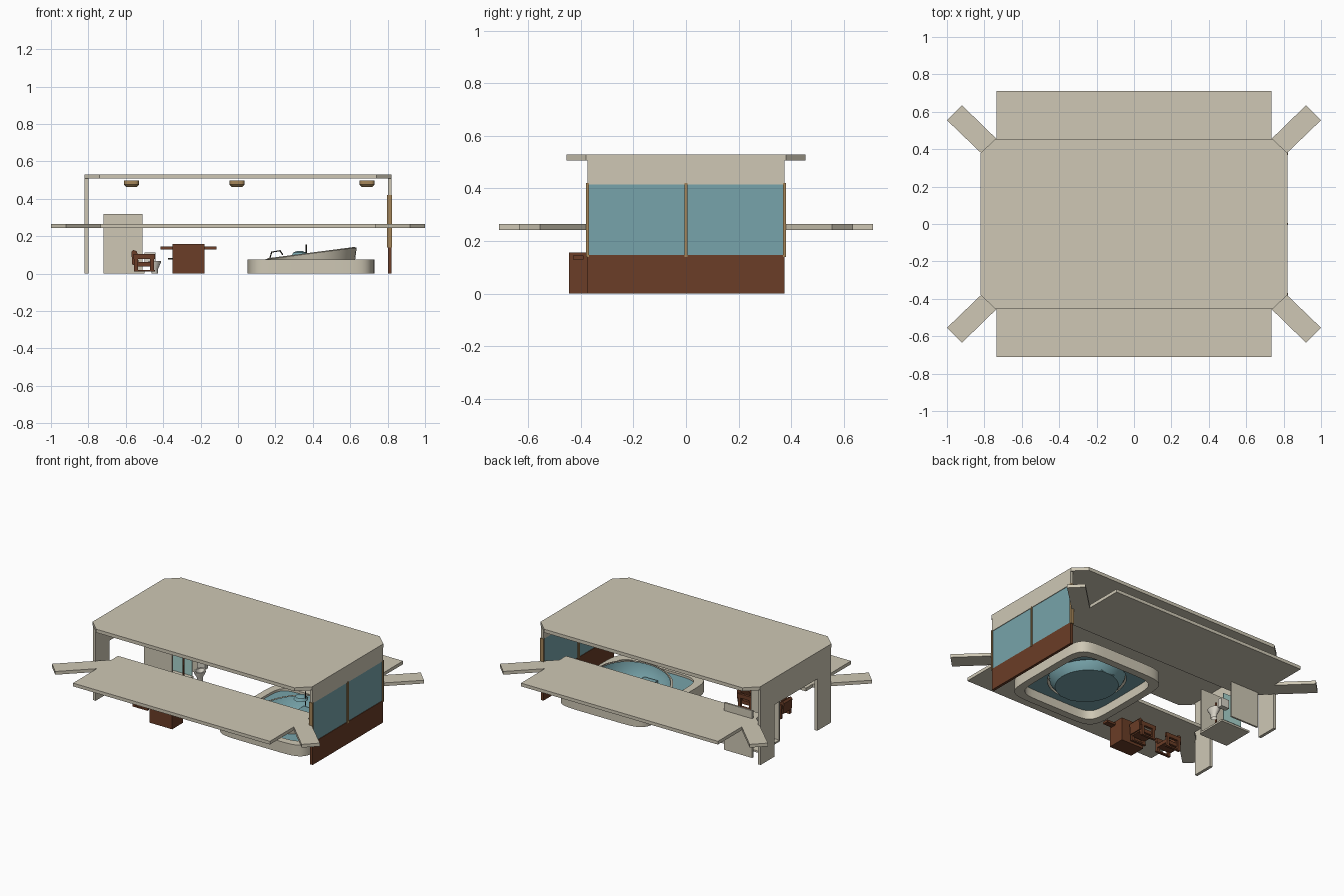
import bpy, bmesh, math

cube = bpy.data.objects.get("Cube")
if cube:
    bpy.data.objects.remove(cube)


def material(name, rgb):
    m = bpy.data.materials.new(name)
    m.use_nodes = True
    m.diffuse_color = (*rgb, 1)
    m.node_tree.nodes["Principled BSDF"].inputs["Base Color"].default_value = (*rgb, 1)
    return m


BEIGE = material("warm beige", (0.62, 0.575, 0.46))
BROWN = material("red brown wood", (0.145, 0.047, 0.02))
TEAL = material("teal glass", (0.185, 0.37, 0.405))
TAN = material("tan wood", (0.38, 0.24, 0.10))
BLACK = material("dark metal", (0.03, 0.025, 0.02))
PALE = material("pale ceramic", (0.68, 0.65, 0.57))
MINT = material("pale teal", (0.40, 0.66, 0.62))


def finish(name, bm, mat, smooth=False):
    bmesh.ops.recalc_face_normals(bm, faces=bm.faces)
    mesh = bpy.data.meshes.new(name)
    bm.to_mesh(mesh)
    bm.free()
    mesh.materials.append(mat)
    ob = bpy.data.objects.new(name, mesh)
    bpy.context.collection.objects.link(ob)
    if smooth:
        bpy.ops.object.select_all(action='DESELECT')
        ob.select_set(True)
        bpy.context.view_layer.objects.active = ob
        bpy.ops.object.shade_smooth_by_angle(angle=math.radians(40))


def box(name, x, y, z, mat):
    """Box from three (low, high) ranges."""
    prism(name, [(x[0], y[0]), (x[1], y[0]), (x[1], y[1]), (x[0], y[1])], z, mat)


def prism(name, outline, z, mat, place=lambda a, b, h: (a, b, h)):
    """Extrude a flat outline through a (low, high) range."""
    bm = bmesh.new()
    low, high = [[bm.verts.new(place(a, b, h)) for a, b in outline] for h in z]
    bm.faces.new(low)
    bm.faces.new(high)
    for i in range(len(outline)):
        j = (i + 1) % len(outline)
        bm.faces.new((low[i], low[j], high[j], high[i]))
    finish(name, bm, mat)


def loop(cx, cy, a, b, z, power=2, count=48, tilt=0):
    """Oval or rounded rectangle, optionally rising towards +x."""
    pts = []
    for i in range(count):
        t = 2 * math.pi * (i + 0.5) / count
        c, s = math.cos(t), math.sin(t)
        dx = a * math.copysign(abs(c) ** (2 / power), c)
        dy = b * math.copysign(abs(s) ** (2 / power), s)
        pts.append((cx + dx, cy + dy, z + tilt * dx))
    return pts


def loft(name, loops, mat, cap=False, ring=False):
    bm = bmesh.new()
    rows = [[bm.verts.new(p) for p in l] for l in loops]
    if ring:
        rows.append(rows[0])
    for r, q in zip(rows, rows[1:]):
        for i in range(len(r)):
            j = (i + 1) % len(r)
            bm.faces.new((r[i], r[j], q[j], q[i]))
    if cap:
        bm.faces.new(rows[-1])
    finish(name, bm, mat, True)


def rod(name, pts, radius, mat):
    cu = bpy.data.curves.new(name, 'CURVE')
    cu.dimensions = '3D'
    cu.bevel_depth = radius
    cu.bevel_resolution = 1
    cu.use_fill_caps = True
    sp = cu.splines.new('POLY')
    sp.points.add(len(pts) - 1)
    for p, co in zip(sp.points, pts):
        p.co = (*co, 1)
    cu.materials.append(mat)
    bpy.context.collection.objects.link(bpy.data.objects.new(name, cu))


# Roof with clipped corners
roof = [(0.74, 0.455), (0.82, 0.38)]
outline = roof + [(x, -y) for x, y in reversed(roof)]
outline += [(-x, -y) for x, y in roof] + [(-x, y) for x, y in reversed(roof)]
prism("roof", outline, (0.507, 0.53), BEIGE)

# Side decks reaching in under the roof, and diagonal corner flaps
for sy, side in ((-1, "front"), (1, "back")):
    box(side + "_deck", (-0.735, 0.735), sorted((sy * 0.23, sy * 0.71)), (0.243, 0.265), BEIGE)
    for sx, end in ((-1, "right"), (1, "left")):
        flap = [(0.735, 0.30), (1.0, 0.555), (0.92, 0.635), (0.735, 0.455)]
        prism(f"{side}_{end}_flap", [(sx * x, sy * y) for x, y in flap], (0.243, 0.265), BEIGE)

# Glazed end wall
WALL = (-0.375, 0.375)
box("end_wall_base", (0.802, 0.82), WALL, (0, 0.148), BROWN)
box("end_wall_glass", (0.806, 0.816), WALL, (0.148, 0.415), TEAL)
box("end_wall_header", (0.802, 0.82), WALL, (0.415, 0.507), BEIGE)
for i, y in enumerate((-0.375, 0, 0.375)):
    box(f"window_post_{i + 1}", (0.797, 0.823), (y - 0.006, y + 0.006), (0.14, 0.42), TAN)

# Opposite end wall with a doorway
arch = [(-0.375, 0), (-0.23, 0), (-0.23, 0.35), (0.23, 0.35), (0.23, 0),
        (0.375, 0), (0.375, 0.507), (-0.375, 0.507)]
prism("doorway_wall", arch, (-0.82, -0.80), BEIGE, lambda a, b, h: (h, a, b))

# Ceiling lamps
for i, x in enumerate((-0.57, -0.005, 0.69)):
    loft(f"ceiling_lamp_{i + 1}", [loop(x, 0, a, a, z, 4, 24) for a, z in
         ((0.01, 0.498), (0.04, 0.498), (0.04, 0.475), (0.03, 0.464))], TAN, True)

# Spa tub: surround, sunken floor, tilted bowl and collar
CX, CY = 0.39, 0.015
loft("tub_surround", [loop(CX, CY, 0.34 - d, 0.355 - d, z, 7) for d, z in
     ((0, 0), (0, 0.075), (0.05, 0.075), (0.05, 0))], BEIGE, ring=True)
loft("tub_floor", [loop(CX, CY, 0.29, 0.305, 0.06, 7), loop(CX, CY, 0.235, 0.25, 0.06)], TEAL)
loft("tub_bowl", [loop(CX, CY, 0.23, 0.245, 0.107, tilt=0.13), loop(CX, CY, 0.22, 0.235, 0.06),
     loop(CX, CY, 0.19, 0.2, 0.015)], TEAL, True)
loft("tub_collar", [loop(CX, CY, 0.235, 0.25, 0.06), loop(CX, CY, 0.245, 0.26, 0.107, tilt=0.13),
     loop(CX, CY, 0.23, 0.245, 0.112, tilt=0.13)], BEIGE)
for s in (-1, 1):
    box("tub_seat", (CX - 0.05, CX + 0.05), sorted((CY + s * 0.13, CY + s * 0.2)), (0.016, 0.045), TEAL)
rod("tub_tap", [(0.17, CY, 0.08), (0.18, CY, 0.115), (0.225, CY, 0.122), (0.24, CY, 0.10)], 0.004, BLACK)
rod("tub_handle", [(0.365, 0.2, 0.06), (0.365, 0.2, 0.155)], 0.004, BLACK)
loft("tub_headrest", [loop(0.33, 0.2, a, a, z, 2, 16) for a, z in
     ((0.045, 0.095), (0.035, 0.113), (0.015, 0.12))], TEAL, True)

# Bar cabinet with a long narrow counter
box("bar_cabinet", (-0.35, -0.18), (-0.445, -0.33), (0, 0.157), BROWN)
box("bar_counter", (-0.415, -0.115), (-0.43, -0.39), (0.13, 0.145), BROWN)
box("bar_knob", (-0.375, -0.35), (-0.41, -0.40), (0.075, 0.083), BLACK)


# Armchairs
def armchair(x, y, name, s):
    def part(label, xr, yr, zr):
        box(f"{name}_{label}", sorted(x + s * v for v in xr), (y + yr[0], y + yr[1]), zr, BROWN)
    part("seat", (-0.05, 0.055), (-0.045, 0.045), (0.038, 0.062))
    back = [(-0.065, 0.115), (-0.055, 0.127), (-0.035, 0.118), (-0.025, 0.05), (-0.06, 0.045)]
    prism(name + "_back", [(x + s * a, b) for a, b in back], (y - 0.045, y + 0.045), BROWN,
          lambda a, b, h: (a, h, b))
    for k in (-1, 1):
        side = sorted((k * 0.038, k * 0.055))
        part("arm", (-0.055, 0.06), side, (0.078, 0.105))
        part("arm_post", (0.035, 0.055), side, (0.01, 0.09))
        part("back_leg", (-0.05, -0.03), side, (0.01, 0.09))
        part("runner", (-0.05, 0.06), side, (0.01, 0.02))


armchair(-0.505, -0.275, "lounge_chair", 1)
armchair(-0.29, -0.265, "bar_chair", -1)

# Washroom: partitions, tray, glass screen
for i, y in enumerate((0.03, 0.316)):
    box(f"washroom_partition_{i + 1}", (-0.72, -0.51), (y - 0.006, y + 0.006), (0, 0.318), BEIGE)
box("shower_tray", (-0.72, -0.5), (0.03, 0.24), (0, 0.012), BEIGE)
box("shower_screen", (-0.65, -0.51), (0.237, 0.243), (0.012, 0.2), MINT)
rod("shower_pole", [(-0.52, 0.16, 0.01), (-0.52, 0.16, 0.17)], 0.006, BROWN)
box("washroom_cabinet", (-0.71, -0.66), (0.26, 0.31), (0.07, 0.12), BROWN)

# Toilet
loft("toilet_bowl", [loop(-0.445, 0.23, a, b, z, 2, 20) for a, b, z in
     ((0.018, 0.022, 0), (0.018, 0.022, 0.025), (0.034, 0.045, 0.06), (0.034, 0.045, 0.068),
      (0.024, 0.034, 0.068), (0.012, 0.018, 0.04))], PALE, True)
box("toilet_tank", (-0.5, -0.44), (0.275, 0.31), (0.055, 0.113), PALE)
